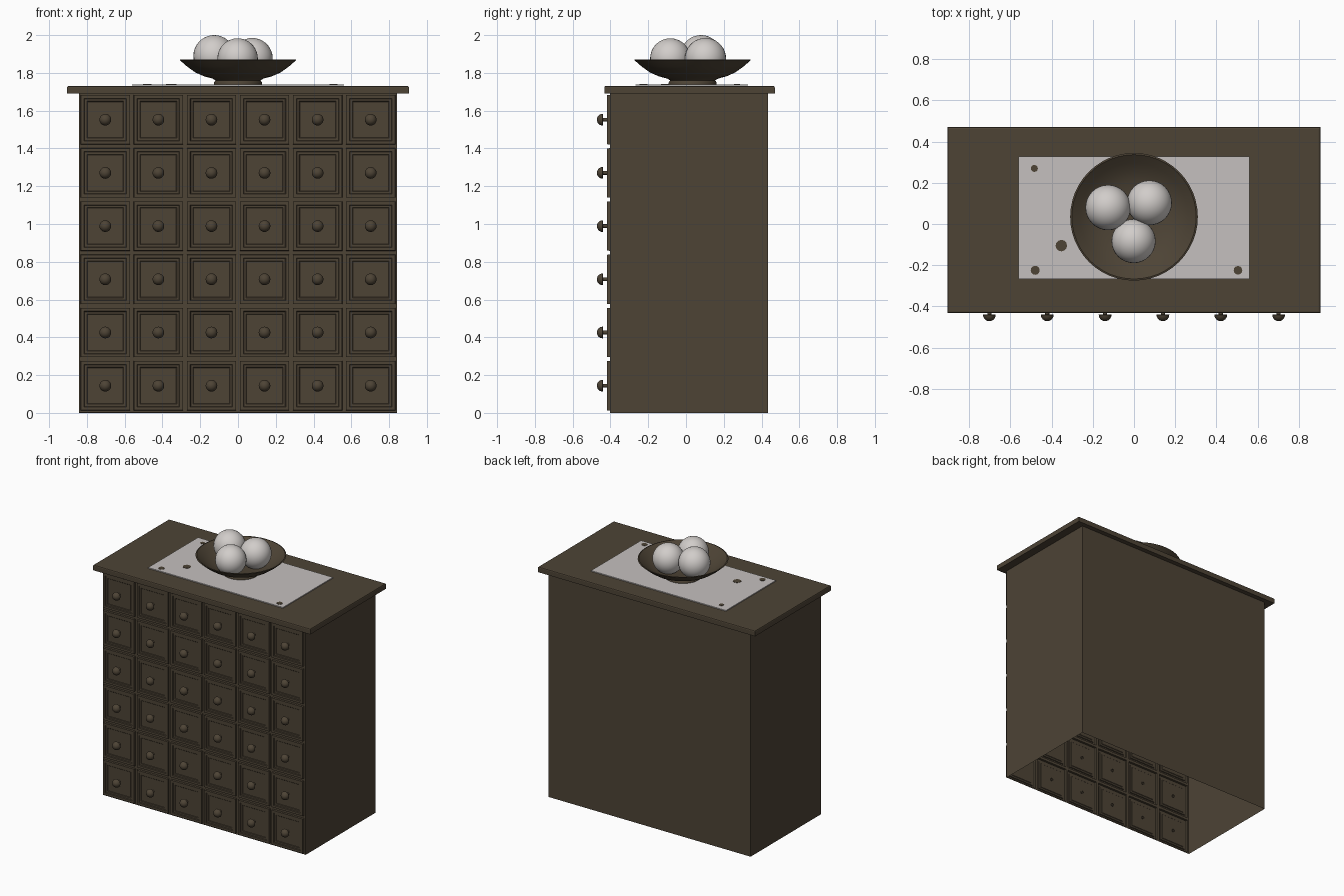
import bpy, bmesh
from math import pi, sin, cos, radians
from mathutils import Matrix

cube = bpy.data.objects.get("Cube")
if cube:
    bpy.data.objects.remove(cube, do_unlink=True)


def material(name, rgb):
    m = bpy.data.materials.new(name)
    m.use_nodes = True
    col = (*rgb, 1)
    m.diffuse_color = col
    m.node_tree.nodes["Principled BSDF"].inputs["Base Color"].default_value = col
    return m


wood = material("dark wood", (0.075, 0.057, 0.036))
linen = material("pale linen", (0.56, 0.53, 0.52))
ivory = material("ivory white", (0.64, 0.61, 0.59))


def add(name, mesh, mat=None, loc=(0, 0, 0), smooth=False):
    ob = bpy.data.objects.new(name, mesh)
    bpy.context.collection.objects.link(ob)
    ob.location = loc
    if mat:
        mesh.materials.append(mat)
    if smooth:
        bpy.ops.object.select_all(action='DESELECT')
        ob.select_set(True)
        bpy.context.view_layer.objects.active = ob
        bpy.ops.object.shade_smooth_by_angle(angle=radians(40))
    return ob


def to_mesh(bm, name):
    me = bpy.data.meshes.new(name)
    bm.to_mesh(me)
    bm.free()
    return me


def box_bm(x0, x1, y0, y1, z0, z1):
    bm = bmesh.new()
    size = Matrix.Diagonal((x1 - x0, y1 - y0, z1 - z0, 1))
    mid = Matrix.Translation(((x0 + x1) / 2, (y0 + y1) / 2, (z0 + z1) / 2))
    bmesh.ops.create_cube(bm, size=1, matrix=mid @ size)
    return bm


def lathe(name, profile, steps, turn=Matrix()):
    """Revolve (radius, height) points around z, then turn the result."""
    bm = bmesh.new()
    verts = [bm.verts.new((r, 0, z)) for r, z in profile]
    edges = [bm.edges.new(p) for p in zip(verts, verts[1:])]
    bmesh.ops.spin(bm, geom=verts + edges, cent=(0, 0, 0), axis=(0, 0, 1),
                   angle=2 * pi, steps=steps, use_merge=True)
    bmesh.ops.remove_doubles(bm, verts=bm.verts, dist=1e-5)
    bmesh.ops.recalc_face_normals(bm, faces=bm.faces)
    bm.transform(turn)
    return to_mesh(bm, name)


HALF, FRONT, BACK, BOTTOM, TOP = 0.843, -0.403, 0.435, 0.003, 1.693
N = 6
PX, PZ = 2 * HALF / N, (TOP - BOTTOM) / N

# Carcass: side and back walls, open underneath
bm = box_bm(-HALF, HALF, FRONT, BACK, 0, TOP)
bmesh.ops.delete(bm, geom=[f for f in bm.faces if f.normal.z < -0.5 or f.normal.y < -0.5],
                 context='FACES')
add("carcass", to_mesh(bm, "carcass"), wood)

# Drawer fronts: one panelled sheet, each cell raised and stepped back in
bm = bmesh.new()
place = (Matrix.Translation((0, FRONT, (TOP + BOTTOM) / 2)) @ Matrix.Rotation(pi / 2, 4, 'X')
         @ Matrix.Diagonal((HALF, (TOP - BOTTOM) / 2, 1, 1)))
bmesh.ops.create_grid(bm, x_segments=N, y_segments=N, size=1, matrix=place)
bm.normal_update()
cells = list(bm.faces)
for width, depth in ((0.010, 0), (0.001, 0.015), (0.017, 0), (0.003, -0.006),
                     (0.012, 0), (0.003, -0.003)):
    bmesh.ops.inset_individual(bm, faces=cells, thickness=width, depth=depth,
                               use_even_offset=True)
    bm.normal_update()
add("drawer_fronts", to_mesh(bm, "drawer_fronts"), wood)

# Knobs: stem with a half-round head pointing forward
dome = [(0.031 * cos(a * pi / 12), 0.038 + 0.031 * sin(a * pi / 12)) for a in range(7)]
knob = lathe("knob", [(0.010, 0), (0.010, 0.036), (0.029, 0.036)] + dome, 20,
             Matrix.Rotation(pi / 2, 4, 'X'))
for row in range(N):
    for col in range(N):
        at = (-HALF + PX * (col + 0.5), FRONT, BOTTOM + PZ * (row + 0.5))
        first = row == col == 0
        add(f"knob_{row + 1}_{col + 1}", knob, wood if first else None, at, first)

# Table top with softened upper edge
bm = box_bm(-0.905, 0.905, -0.432, 0.47, 1.69, 1.731)
rim = [e for e in bm.edges if all(v.co.z > 1.72 for v in e.verts)]
bmesh.ops.bevel(bm, geom=rim, offset=0.008, segments=2, profile=0.5, affect='EDGES')
add("table_top", to_mesh(bm, "table_top"), wood)

# Cloth on the top, with small wood-coloured spots
add("cloth", to_mesh(box_bm(-0.562, 0.562, -0.267, 0.327, 1.732, 1.739), "cloth"), linen)
for i, (x, y, r) in enumerate(((-0.484, 0.27, 0.017), (-0.353, -0.105, 0.028),
                               (-0.48, -0.225, 0.022), (0.505, -0.225, 0.021))):
    spot = lathe("cloth_spot", [(0, 0.002), (r, 0.002), (r, 0)], 12)
    add(f"cloth_spot_{i + 1}", spot, wood, (x, y, 1.739))

# Footed bowl, outside then inside
outer = [(0, 0), (0.127, 0), (0.127, 0.010), (0.119, 0.022), (0.135, 0.031), (0.18, 0.043),
         (0.225, 0.063), (0.27, 0.095), (0.31, 0.130)]
inner = [(0.302, 0.132), (0.262, 0.100), (0.217, 0.070), (0.17, 0.052), (0.11, 0.040), (0, 0.036)]
add("bowl", lathe("bowl", outer + inner, 48), wood, (0, 0.035, 1.739), True)

# Balls in the bowl
for i, (x, y, z, r) in enumerate(((-0.126, 0.08, 1.89, 0.11), (0.075, 0.103, 1.876, 0.109),
                                  (-0.002, -0.083, 1.876, 0.107))):
    bm = bmesh.new()
    bmesh.ops.create_uvsphere(bm, u_segments=32, v_segments=18, radius=r)
    add(f"ball_{i + 1}", to_mesh(bm, "ball"), ivory, (x, y, z), True)
